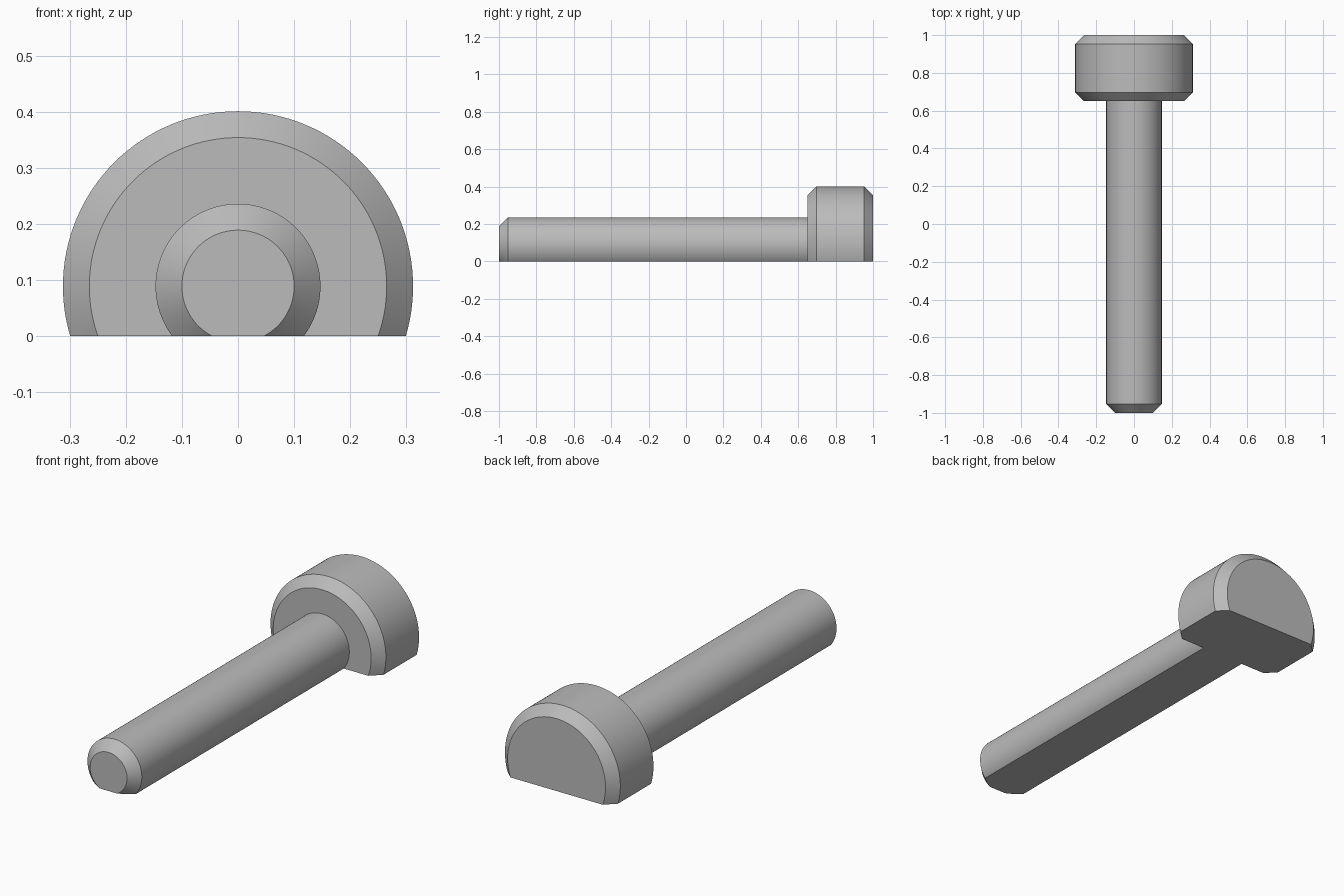
import bpy, bmesh, math
from mathutils import Vector

if "Cube" in bpy.data.objects:
    bpy.data.objects.remove(bpy.data.objects["Cube"])

AXIS_Z = 0.089      # height of the pin axis above the flat underside
CHAMFER = 0.047
SHAFT_R, HEAD_R = 0.147, 0.312
SEGMENTS = 128

# Half profile (radius, y) from shaft tip to back of head
profile = [
    (0, -1), (SHAFT_R - CHAMFER, -1), (SHAFT_R, -1 + CHAMFER),
    (SHAFT_R, 0.65), (HEAD_R - CHAMFER, 0.65), (HEAD_R, 0.65 + CHAMFER),
    (HEAD_R, 1 - CHAMFER), (HEAD_R - CHAMFER, 1), (0, 1),
]

# Lathe the chamfered shaft and head as one solid
bm = bmesh.new()
verts = [bm.verts.new((r, y, AXIS_Z)) for r, y in profile]
edges = [bm.edges.new(pair) for pair in zip(verts, verts[1:])]
bmesh.ops.spin(bm, geom=verts + edges, cent=(0, 0, AXIS_Z), axis=(0, 1, 0),
               angle=math.tau, steps=SEGMENTS, use_merge=True)
bmesh.ops.remove_doubles(bm, verts=bm.verts[:], dist=1e-5)

# Slice the underside flat and cap it
cut = bmesh.ops.bisect_plane(bm, geom=bm.verts[:] + bm.edges[:] + bm.faces[:],
                             plane_co=(0, 0, 0), plane_no=(0, 0, 1), clear_inner=True)
rim = [e for e in bm.edges if e.is_boundary]
bmesh.ops.triangle_fill(bm, edges=rim, use_beauty=True, normal=Vector((0, 0, -1)))
bmesh.ops.recalc_face_normals(bm, faces=bm.faces[:])

mesh = bpy.data.meshes.new("flat_sided_pin")
bm.to_mesh(mesh)
bm.free()
pin = bpy.data.objects.new("flat_sided_pin", mesh)
bpy.context.collection.objects.link(pin)

# Plain grey finish
grey = bpy.data.materials.new("grey")
grey.diffuse_color = (0.5, 0.5, 0.5, 1)
grey.use_nodes = True
grey.node_tree.nodes["Principled BSDF"].inputs["Base Color"].default_value = grey.diffuse_color
mesh.materials.append(grey)

# Smooth barrel, crisp chamfers and flat
bpy.context.view_layer.objects.active = pin
pin.select_set(True)
bpy.ops.object.shade_smooth_by_angle(angle=math.radians(25))
